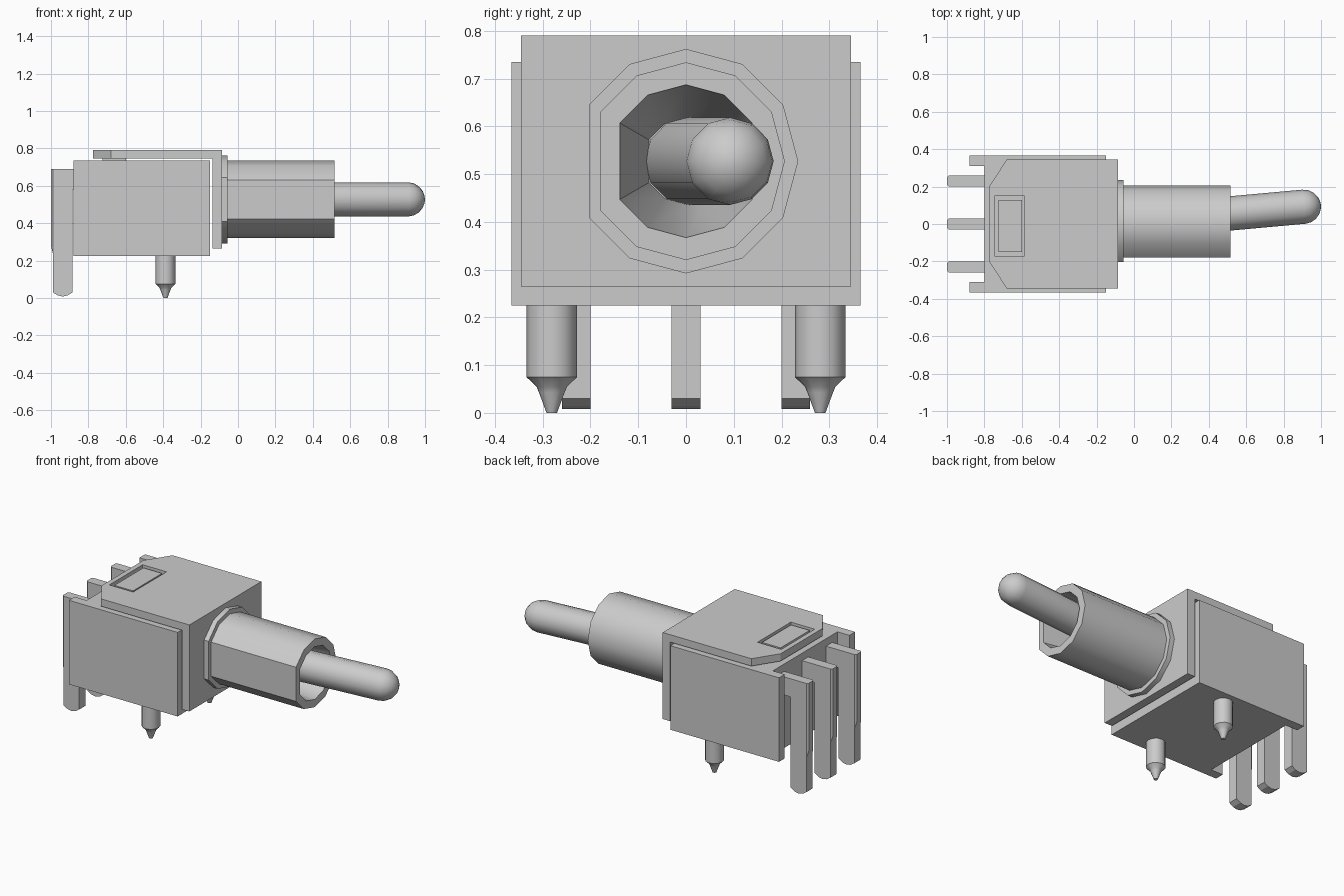
import bpy, bmesh, math
from mathutils import Matrix, Vector

cube = bpy.data.objects.get("Cube")
if cube:
    bpy.data.objects.remove(cube, do_unlink=True)

GREY = (0.6, 0.6, 0.6, 1.0)
metal = bpy.data.materials.new("plain grey")
metal.use_nodes = True
metal.diffuse_color = GREY
metal.node_tree.nodes["Principled BSDF"].inputs["Base Color"].default_value = GREY


def finish(name, bm, smooth=False):
    bmesh.ops.recalc_face_normals(bm, faces=bm.faces)
    mesh = bpy.data.meshes.new(name)
    bm.to_mesh(mesh)
    bm.free()
    mesh.materials.append(metal)
    obj = bpy.data.objects.new(name, mesh)
    bpy.context.collection.objects.link(obj)
    bpy.ops.object.select_all(action='DESELECT')
    obj.select_set(True)
    bpy.context.view_layer.objects.active = obj
    if smooth:
        bpy.ops.object.shade_smooth_by_angle(angle=math.radians(35))
    return obj


def prism(points, low, high, axis):
    """Extrude a flat outline along y (points are x, z) or z (points are x, y)."""
    bm = bmesh.new()
    place = (lambda a, b: (a, low, b)) if axis == "y" else (lambda a, b: (a, b, low))
    face = bm.faces.new([bm.verts.new(place(*p)) for p in points])
    shift = Vector((0, high - low, 0)) if axis == "y" else Vector((0, 0, high - low))
    grown = bmesh.ops.extrude_face_region(bm, geom=[face])["geom"]
    bmesh.ops.translate(bm, vec=shift,
                        verts=[v for v in grown if isinstance(v, bmesh.types.BMVert)])
    return bm


def rect(x0, x1, y0, y1):
    return [(x0, y0), (x1, y0), (x1, y1), (x0, y1)]


def lathe(name, profile, matrix, degrees=range(0, 360, 30)):
    """Turn (distance, radius) pairs about the x axis, capped at both ends."""
    bm = bmesh.new()
    angles = [math.radians(d) for d in degrees]
    rings = [[bm.verts.new((x, r * math.cos(a), r * math.sin(a))) for a in angles]
             for x, r in profile]
    n = len(angles)
    for a, b in zip(rings, rings[1:]):
        for i in range(n):
            j = (i + 1) % n
            bm.faces.new((a[i], a[j], b[j], b[i]))
    bm.faces.new(rings[0])
    bm.faces.new(rings[-1])
    bm.transform(matrix)
    return finish(name, bm, True)


# Body with two side walls reaching behind the rear recess
half, wall, back, recess, front = 0.365, 0.31, -0.88, -0.80, -0.15
outline = [(front, -half), (front, half), (back, half), (back, wall),
           (recess, wall), (recess, -wall), (back, -wall), (back, -half)]
finish("body", prism(outline, 0.225, 0.735, "z"))

# Folded bracket with clipped rear corners
fold = [(-0.775, 0.745), (-0.135, 0.745), (-0.135, 0.265),
        (-0.085, 0.265), (-0.085, 0.79), (-0.775, 0.79)]
bm = prism(fold, -0.345, 0.345, "y")
for side in (-1, 1):
    cut = bmesh.ops.bisect_plane(
        bm, geom=bm.verts[:] + bm.edges[:] + bm.faces[:],
        plane_co=(-0.68, side * 0.345, 0), plane_no=(-0.145, side * 0.095, 0),
        clear_outer=True)
    rim = [e for e in cut["geom_cut"] if isinstance(e, bmesh.types.BMEdge)]
    bmesh.ops.holes_fill(bm, edges=rim)
bracket = finish("bracket", bm)

# Window in the bracket and the boss that sits in it
cutter = finish("window_cutter", prism(rect(-0.745, -0.585, -0.17, 0.15), 0.74, 0.85, "z"))
cutter.hide_render = True
mod = bracket.modifiers.new("window", 'BOOLEAN')
mod.operation = 'DIFFERENCE'
mod.solver = 'EXACT'
mod.object = cutter
bpy.context.view_layer.objects.active = bracket
bpy.ops.object.modifier_apply(modifier=mod.name)
bpy.data.objects.remove(cutter, do_unlink=True)
finish("locking_boss", prism(rect(-0.725, -0.60, -0.15, 0.128), 0.73, 0.785, "z"))

# Collar and hollow bushing, flat along one side
axis_z = 0.527
lathe("bushing",
      [(-0.085, 0.235), (-0.055, 0.235), (-0.055, 0.207),
       (0.515, 0.207), (0.515, 0.16), (-0.05, 0.09)],
      Matrix.Translation((0, 0, axis_z)), range(-150, 151, 30))

# Leaning lever with a domed tip
radius, length = 0.0915, 0.962
dome = [(length + radius * math.sin(t), radius * math.cos(t))
        for t in (math.radians(d) for d in (0, 20, 40, 60, 75, 86))]
lathe("lever", [(0, radius)] + dome,
      Matrix.Translation((-0.05, 0.005, axis_z)) @ Matrix.Rotation(0.091, 4, 'Z'))

# Pointed mounting pegs
for side, label in ((1, "left"), (-1, "right")):
    lathe("mounting_peg_" + label,
          [(0, 0.053), (0.155, 0.053), (0.175, 0.032), (0.187, 0.027),
           (0.222, 0.014), (0.23, 0.011)],
          Matrix.Translation((-0.388, side * 0.281, 0.23)) @ Matrix.Rotation(math.pi / 2, 4, 'Y'))

# Right-angle terminals with rounded feet
terminal = [(recess, 0.69), (-1.0, 0.69), (-1.0, 0.28), (-0.99, 0.24), (-0.99, 0.03),
            (-0.965, 0.014), (-0.937, 0.008), (-0.91, 0.014), (-0.885, 0.03),
            (-0.885, 0.58), (recess, 0.58)]
for y, label in ((0.23, "left"), (0, "middle"), (-0.23, "right")):
    bm = prism(terminal, y - 0.03, y + 0.03, "y")
    rear = [e for e in bm.edges
            if all(v.co.x < -0.995 for v in e.verts)
            and abs(e.verts[0].co.z - e.verts[1].co.z) > 0.1]
    bmesh.ops.bevel(bm, geom=rear, offset=0.01, segments=1, affect='EDGES')
    finish("terminal_" + label, bm)
